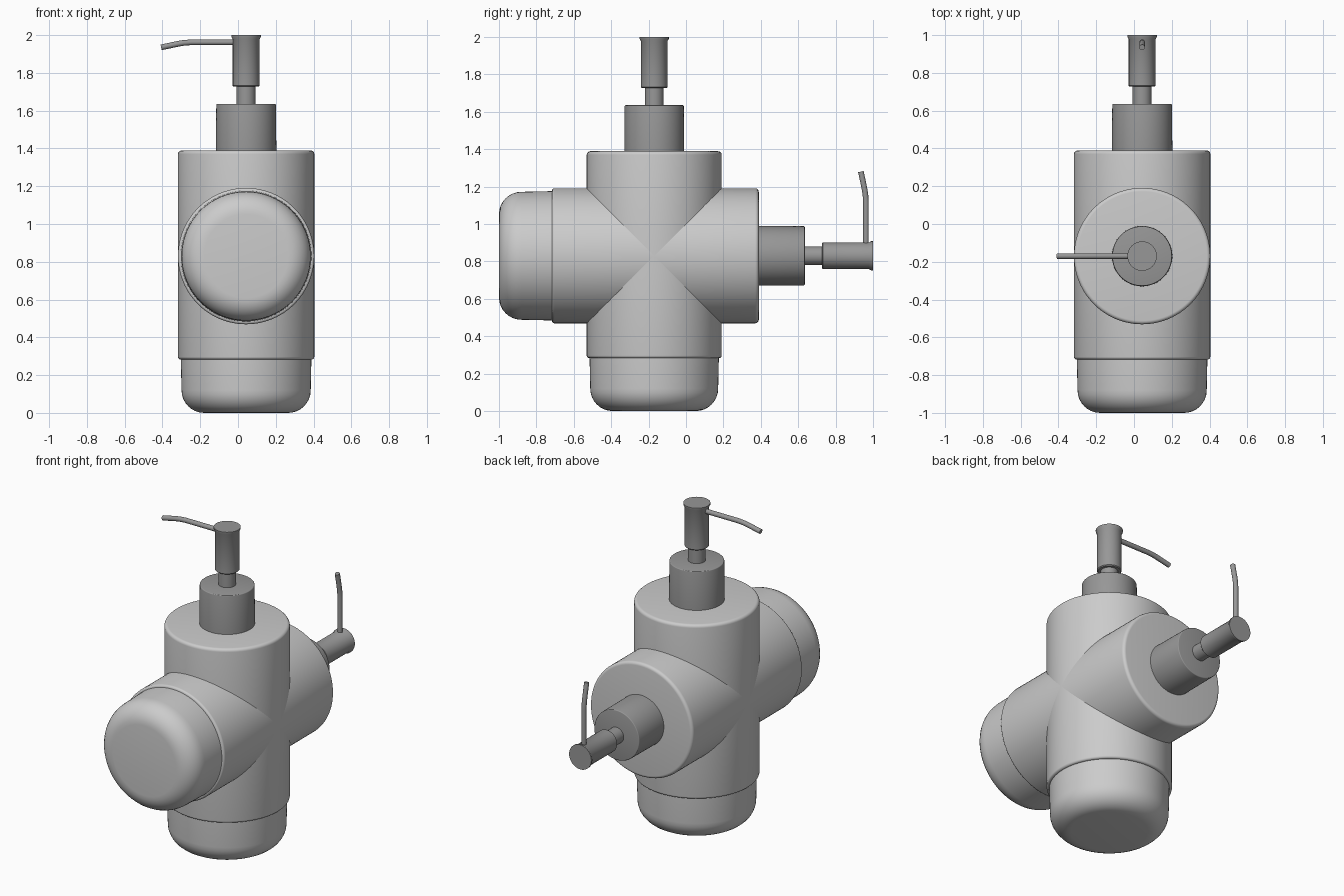
import bpy, bmesh, math
from mathutils import Matrix, Vector

cube = bpy.data.objects.get("Cube")
if cube:
    bpy.data.objects.remove(cube, do_unlink=True)


def material(name, grey):
    m = bpy.data.materials.new(name)
    m.use_nodes = True
    colour = (grey, grey, grey, 1)
    m.diffuse_color = colour
    m.node_tree.nodes["Principled BSDF"].inputs["Base Color"].default_value = colour
    return m


LIGHT = material("light grey ceramic", 0.6)
DARK = material("dark grey metal", 0.31)


def finish(name, bm, mat, frame):
    bmesh.ops.recalc_face_normals(bm, faces=bm.faces)
    mesh = bpy.data.meshes.new(name)
    bm.to_mesh(mesh)
    bm.free()
    mesh.materials.append(mat)
    obj = bpy.data.objects.new(name, mesh)
    obj.matrix_world = frame
    bpy.context.collection.objects.link(obj)
    bpy.ops.object.select_all(action='DESELECT')
    obj.select_set(True)
    bpy.context.view_layer.objects.active = obj
    bpy.ops.object.shade_smooth_by_angle(angle=math.radians(35))


def ring(bm, centre, u, v, radius, sides):
    return [bm.verts.new(centre + radius * (u * math.cos(a) + v * math.sin(a)))
            for a in (2 * math.pi * i / sides for i in range(sides))]


def skin(bm, rings):
    n = len(rings[0])
    for a, b in zip(rings, rings[1:]):
        for i in range(n):
            j = (i + 1) % n
            bm.faces.new((a[i], a[j], b[j], b[i]))
    bm.faces.new(rings[0][::-1])
    bm.faces.new(rings[-1])


def lathe(name, profile, mat, frame, sides=96):
    """Closed solid of revolution from (radius, height) points."""
    bm = bmesh.new()
    skin(bm, [ring(bm, Vector((0, 0, z)), Vector((1, 0, 0)), Vector((0, 1, 0)), r, sides)
              for r, z in profile])
    finish(name, bm, mat, frame)


def fillet(r, z, size, start, steps=8):
    """Quarter-round profile points about centre (r, z)."""
    return [(r + size * math.cos(a), z + size * math.sin(a))
            for a in (math.radians(start + 90 * i / steps) for i in range(steps + 1))]


def spout(name, path, radius, mat, frame):
    """Thin tube bent in the local xz plane."""
    bm = bmesh.new()
    pts = [Vector((x, 0, z)) for x, z in path]
    side = Vector((0, 1, 0))
    rings = []
    for i, p in enumerate(pts):
        along = (pts[min(i + 1, len(pts) - 1)] - pts[max(i - 1, 0)]).normalized()
        rings.append(ring(bm, p, side, along.cross(side), radius, 16))
    skin(bm, rings)
    finish(name, bm, mat, frame)


def dispenser(prefix, frame):
    # Rounded base and slightly wider main body
    lathe(prefix + "_base", fillet(0.222, 0.12, 0.12, -90) + [(0.346, 0.3)], LIGHT, frame)
    lathe(prefix + "_body",
          fillet(0.347, 0.297, 0.014, -90, 4) + fillet(0.342, 1.37, 0.019, 0, 5), LIGHT, frame)
    # Pump collar, stem and flared head
    lathe(prefix + "_collar", [(0.16, 1.38)] + fillet(0.153, 1.63, 0.005, 0, 3), DARK, frame)
    lathe(prefix + "_stem", [(0.05, 1.62), (0.05, 1.75)], DARK, frame, 48)
    lathe(prefix + "_pump_head",
          [(0.066, 1.727), (0.071, 1.732), (0.071, 1.978), (0.078, 1.99), (0.078, 2)],
          DARK, frame, 48)
    # Bent outlet
    spout(prefix + "_spout",
          [(-0.05, 1.962), (-0.29, 1.962), (-0.33, 1.959), (-0.36, 1.954), (-0.45, 1.935)],
          0.015, DARK, frame)


# Upright dispenser, and a second one lying through it with its pump at the back
dispenser("upright", Matrix.Translation((0.043, -0.17, 0)))
lying = Matrix(((0, -1, 0), (0, 0, 1), (-1, 0, 0))).to_4x4()
dispenser("lying", Matrix.Translation((0.043, -1, 0.83)) @ lying)
